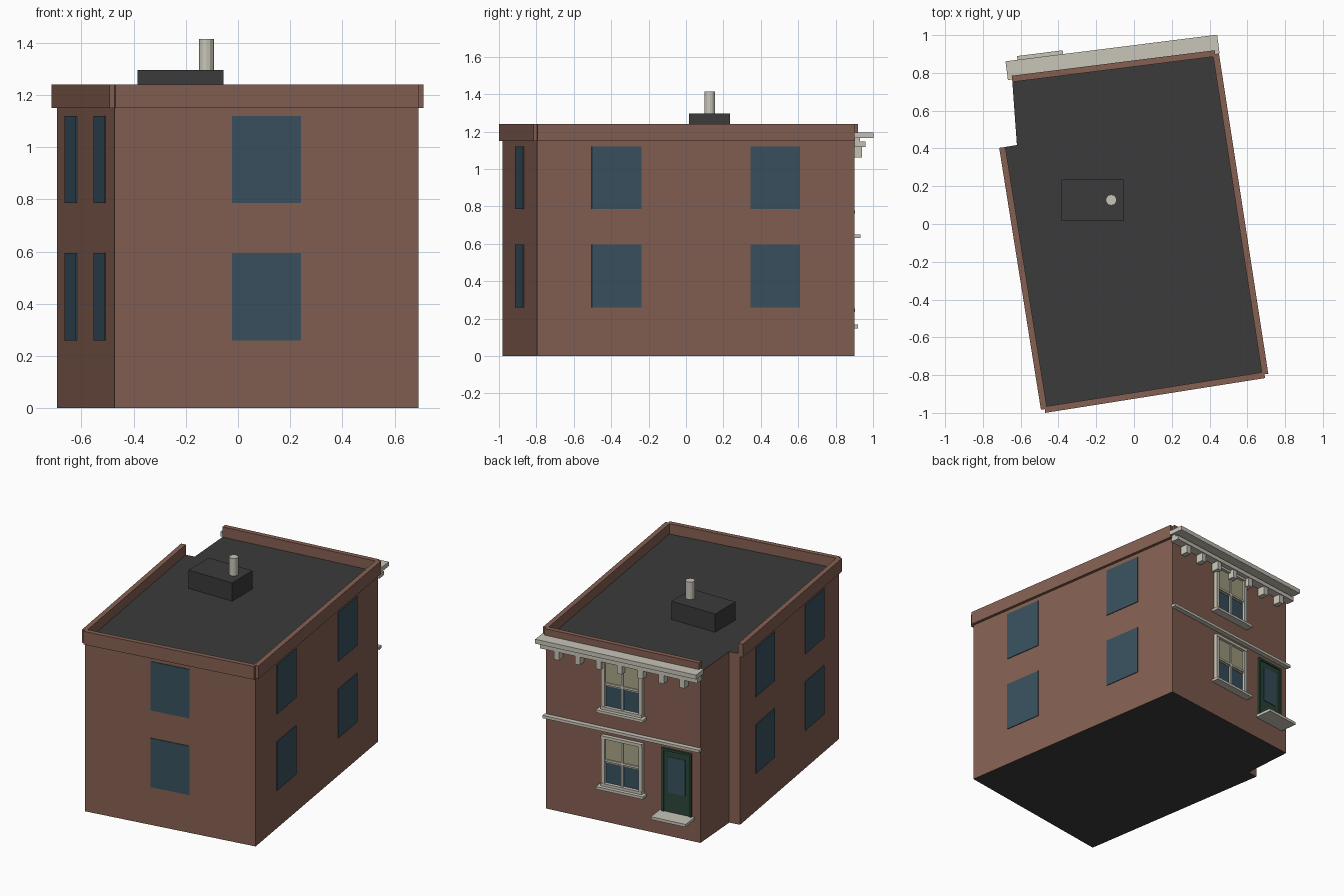
import bpy, bmesh, math
from mathutils import Vector, Matrix

if "Cube" in bpy.data.objects:
    bpy.data.objects.remove(bpy.data.objects["Cube"])


def material(name, rgb):
    m = bpy.data.materials.new(name)
    m.diffuse_color = (*rgb, 1)
    m.use_nodes = True
    m.node_tree.nodes["Principled BSDF"].inputs["Base Color"].default_value = m.diffuse_color
    return m


BRICK = material("brick", (0.235, 0.117, 0.085))
ROOF = material("dark_roofing", (0.043, 0.043, 0.043))
GLASS = material("blue_glass", (0.041, 0.082, 0.115))
CREAM = material("cream_trim", (0.58, 0.555, 0.48))
BLIND = material("tan_blind", (0.39, 0.37, 0.24))
GREEN = material("green_door_paint", (0.024, 0.062, 0.043))

# Footprint corners, counter-clockwise from the front left
FOOT = [Vector(p) for p in [(-0.473, -0.98), (0.691, -0.796), (0.43, 0.90),
                            (-0.645, 0.765), (-0.62, 0.418), (-0.694, 0.406)]]
FRONT, RIGHT, BACK, LEFT = 0, 1, 2, 5
ROOF_Z = 1.17


def finish(name, bm, *mats):
    bmesh.ops.recalc_face_normals(bm, faces=bm.faces)
    me = bpy.data.meshes.new(name)
    bm.to_mesh(me)
    bm.free()
    for m in mats:
        me.materials.append(m)
    ob = bpy.data.objects.new(name, me)
    bpy.context.collection.objects.link(ob)
    return ob


def wall_length(side):
    return (FOOT[(side + 1) % 6] - FOOT[side]).length


def wall_boxes(name, side, mat, boxes):
    """Boxes in wall space: (u0, u1 along wall, z0, z1, d0, d1 outward)."""
    a = FOOT[side]
    t = (FOOT[(side + 1) % 6] - a).normalized()
    n = Vector((t.y, -t.x))
    bm = bmesh.new()
    for u0, u1, z0, z1, d0, d1 in boxes:
        c = a + t * (u0 + u1) / 2 + n * (d0 + d1) / 2
        mtx = (Matrix.Translation((c.x, c.y, (z0 + z1) / 2))
               @ Matrix.Rotation(math.atan2(t.y, t.x), 4, 'Z')
               @ Matrix.Diagonal((u1 - u0, d1 - d0, z1 - z0, 1)))
        bmesh.ops.create_cube(bm, size=1, matrix=mtx)
    return finish(name, bm, mat)


# Main body: extruded footprint with dark top and bottom
bm = bmesh.new()
base = bm.faces.new([bm.verts.new((p.x, p.y, 0)) for p in FOOT])
ext = bmesh.ops.extrude_face_region(bm, geom=[base], use_keep_orig=True)
bmesh.ops.translate(bm, vec=(0, 0, ROOF_Z),
                    verts=[v for v in ext["geom"] if isinstance(v, bmesh.types.BMVert)])
bm.normal_update()
for f in bm.faces:
    f.material_index = 1 if abs(f.normal.z) > 0.5 else 0
finish("building_body", bm, BRICK, ROOF)

# Parapets on the four main walls
for label, side in (("front", FRONT), ("right", RIGHT), ("back", BACK), ("left", LEFT)):
    wall_boxes(label + "_parapet", side, BRICK,
               [(0, wall_length(side), 1.15, 1.24, -0.013, 0.02)])

# Plain windows on the front and sides
ROWS = [(0.26, 0.595), (0.785, 1.12)]
for label, side, spots in (("front", FRONT, [0.5]), ("right", RIGHT, [0.25, 0.75]),
                           ("left", LEFT, [0.25, 0.75])):
    L = wall_length(side)
    wall_boxes(label + "_windows", side, GLASS,
               [(s * L - 0.134, s * L + 0.134, z0, z1, -0.003, 0.005)
                for s in spots for z0, z1 in ROWS])

# Street facade windows: glass, blinds, frames, sills
L = wall_length(BACK)
M = L / 2
glass, blinds, frame, sills = [], [], [], []
for z0, z1 in ROWS:
    zm = (z0 + z1) / 2
    zb = z1 - (z1 - z0) * 0.55
    glass.append((M - 0.13, M + 0.13, z0, z1, -0.003, 0.004))
    blinds.append((M - 0.13, M + 0.13, zb, z1, 0, 0.008))
    for s in (-1, 1):
        e = M + s * 0.132
        frame.append((e - 0.012, e + 0.012, z0, z1, 0, 0.025))
    frame.append((M - 0.007, M + 0.007, z0, z1, 0, 0.016))
    frame.append((M - 0.13, M + 0.13, zm - 0.007, zm + 0.007, 0, 0.016))
    frame.append((M - 0.144, M + 0.144, z1 - 0.018, z1 + 0.002, 0, 0.027))
    frame.append((M - 0.144, M + 0.144, z0 - 0.008, z0 + 0.012, 0, 0.027))
    sills.append((M - 0.165, M + 0.165, z0 - 0.024, z0 - 0.006, 0, 0.052))
wall_boxes("facade_glass", BACK, GLASS, glass)
wall_boxes("facade_blinds", BACK, BLIND, blinds)
wall_boxes("facade_window_frames", BACK, CREAM, frame)
wall_boxes("facade_sills", BACK, CREAM, sills)

# Door with glazed panel, and step
D = 0.921
wall_boxes("door", BACK, GREEN, [(D - 0.105, D + 0.105, 0.165, 0.6, 0, 0.006)])
wall_boxes("door_frame", BACK, GREEN,
           [(D - 0.105, D - 0.09, 0.165, 0.6, 0, 0.014),
            (D + 0.09, D + 0.105, 0.165, 0.6, 0, 0.014),
            (D - 0.105, D + 0.105, 0.585, 0.6, 0, 0.014)])
wall_boxes("door_glass", BACK, GLASS, [(D - 0.06, D + 0.06, 0.3, 0.545, 0, 0.009)])
wall_boxes("door_step", BACK, CREAM, [(D - 0.122, D + 0.122, 0.148, 0.167, 0, 0.12)])

# Belt course, cornice tiers and brackets
wall_boxes("belt_course", BACK, CREAM, [(-0.008, L + 0.008, 0.63, 0.649, 0, 0.032)])
wall_boxes("cornice", BACK, CREAM,
           [(-0.023, L + 0.023, 1.165, 1.195, 0, 0.1),
            (-0.005, L + 0.005, 1.146, 1.165, 0, 0.03),
            (-0.01, L + 0.01, 1.118, 1.146, 0, 0.058)])
wall_boxes("cornice_brackets", BACK, CREAM,
           [(M + i * 0.147 - 0.018, M + i * 0.147 + 0.018, 1.06, 1.118, 0, 0.052)
            for i in range(-3, 4)])

# Roof box and vent pipe
bm = bmesh.new()
bmesh.ops.create_cube(bm, size=1, matrix=Matrix.Translation((-0.22, 0.125, 1.23))
                      @ Matrix.Diagonal((0.33, 0.22, 0.13, 1)))
finish("roof_box", bm, ROOF)
bm = bmesh.new()
bmesh.ops.create_cone(bm, cap_ends=True, segments=12, radius1=0.029, radius2=0.029,
                      depth=0.125, matrix=Matrix.Translation((-0.121, 0.127, 1.3525)))
finish("vent_pipe", bm, CREAM)
